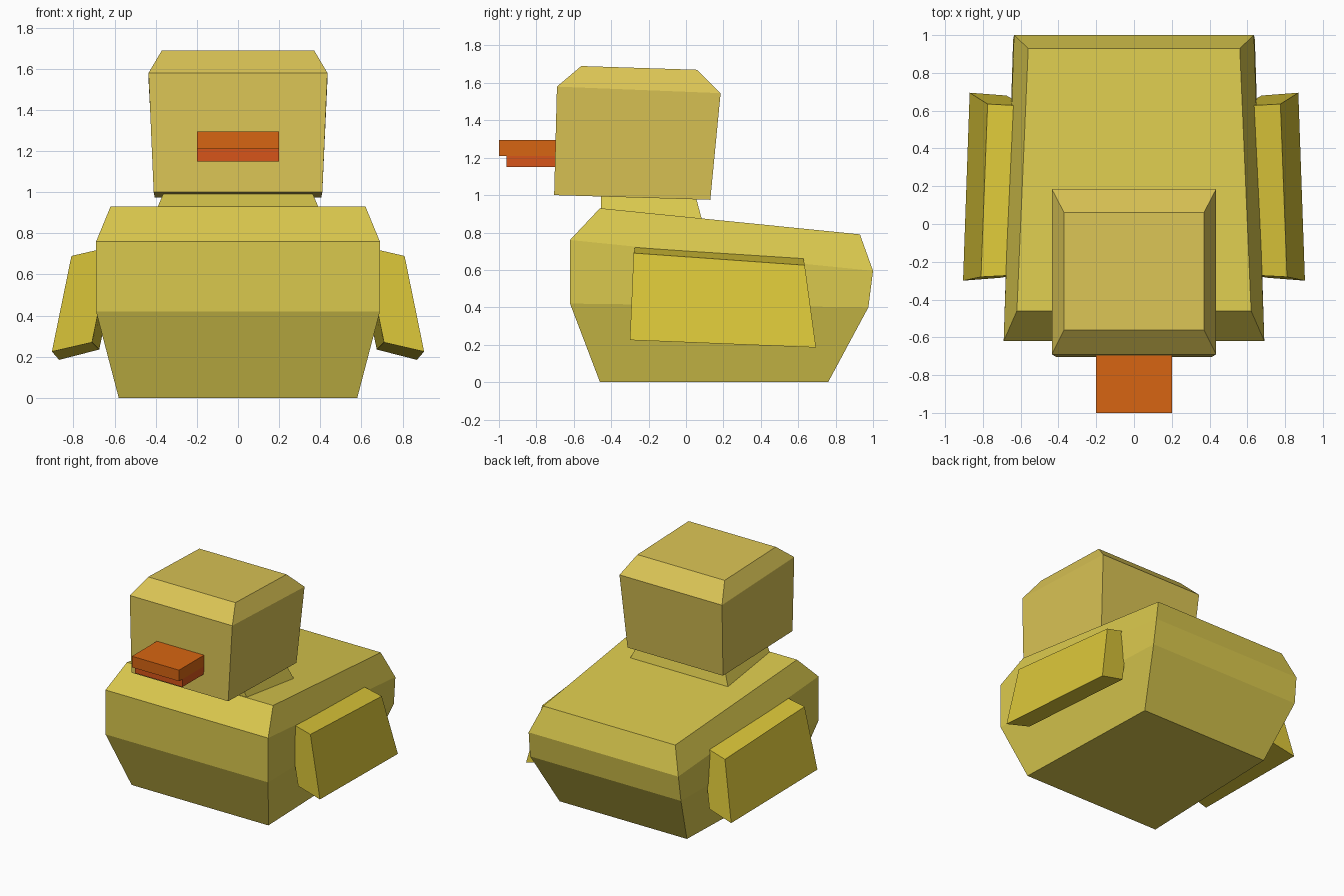
import bpy, bmesh

if "Cube" in bpy.data.objects:
    bpy.data.objects.remove(bpy.data.objects["Cube"])


def paint(name, rgb):
    m = bpy.data.materials.new(name)
    m.diffuse_color = (*rgb, 1)
    m.use_nodes = True
    m.node_tree.nodes["Principled BSDF"].inputs["Base Color"].default_value = m.diffuse_color
    return m


def loft(name, rings, mat):
    """Skin a stack of four-cornered rings and cap both ends."""
    bm = bmesh.new()
    loops = [[bm.verts.new(p) for p in ring] for ring in rings]
    for a, b in zip(loops, loops[1:]):
        for i in range(4):
            j = (i + 1) % 4
            bm.faces.new((a[i], a[j], b[j], b[i]))
    bm.faces.new(loops[0][::-1])
    bm.faces.new(loops[-1])
    bmesh.ops.recalc_face_normals(bm, faces=bm.faces)
    me = bpy.data.meshes.new(name)
    bm.to_mesh(me)
    bm.free()
    me.materials.append(mat)
    ob = bpy.data.objects.new(name, me)
    bpy.context.collection.objects.link(ob)
    return ob


def ring(front, back):
    """Symmetric ring from (half width, y, z) at the front and back."""
    (w, y, z), (v, u, t) = front, back
    return [(-w, y, z), (w, y, z), (v, u, t), (-v, u, t)]


def block(name, w, y0, y1, z0, z1, mat):
    return loft(name, [ring((w, y0, z), (w, y1, z)) for z in (z0, z1)], mat)


yellow = paint("yellow", (0.70, 0.58, 0.075))
head_yellow = paint("head_yellow", (0.70, 0.55, 0.09))
wing_yellow = paint("wing_yellow", (0.70, 0.56, 0.04))
orange = paint("orange", (0.68, 0.13, 0.006))
red_orange = paint("red_orange", (0.68, 0.09, 0.01))

# Body: narrow base, wide middle, bevelled back sloping to the tail
loft("body", [
    ring((0.58, -0.46, 0), (0.54, 0.76, 0)),
    ring((0.69, -0.62, 0.42), (0.64, 0.975, 0.40)),
    ring((0.69, -0.62, 0.76), (0.635, 1.0, 0.595)),
    ring((0.62, -0.46, 0.93), (0.56, 0.93, 0.79)),
], yellow)

# Neck
loft("neck", [
    ring((0.425, -0.455, 0.85), (0.425, 0.09, 0.85)),
    ring((0.36, -0.455, 1.0), (0.36, 0.05, 1.0)),
], yellow)

# Head
loft("head", [
    ring((0.41, -0.705, 1.0), (0.405, 0.13, 0.975)),
    ring((0.435, -0.69, 1.58), (0.435, 0.185, 1.545)),
    ring((0.37, -0.56, 1.69), (0.37, 0.06, 1.67)),
], head_yellow)

# Beak
block("upper_beak", 0.20, -1.0, -0.66, 1.21, 1.295, orange)
block("lower_beak", 0.20, -0.96, -0.66, 1.15, 1.21, red_orange)

# Wings: outer face then inner face, mirrored across x
outer = [(0.81, -0.28, 0.69), (0.775, 0.635, 0.625),
         (0.87, 0.695, 0.185), (0.905, -0.30, 0.225)]
inner = [(0.615, -0.27, 0.735), (0.58, 0.625, 0.675),
         (0.675, 0.68, 0.235), (0.71, -0.285, 0.27)]
for side, s in (("right", 1), ("left", -1)):
    loft(side + "_wing", [[(s * x, y, z) for x, y, z in r]
                          for r in (inner, outer)], wing_yellow)
